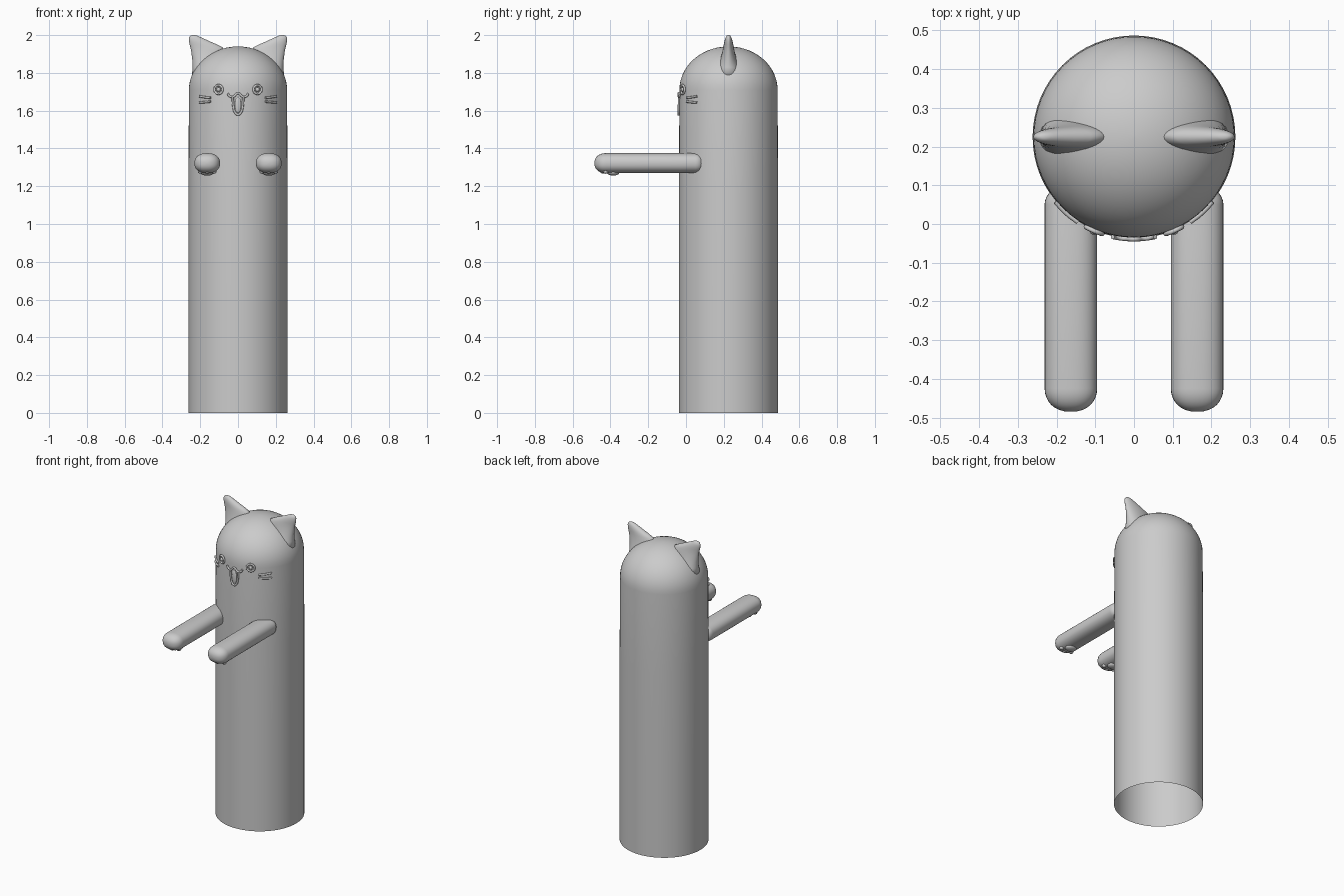
import bpy, bmesh
from math import sin, cos, pi, sqrt, copysign

if "Cube" in bpy.data.objects:
    bpy.data.objects.remove(bpy.data.objects["Cube"])

CY, R = 0.225, 0.262          # body axis and radius


def finish(name, bm, mirror=False):
    bmesh.ops.recalc_face_normals(bm, faces=bm.faces)
    me = bpy.data.meshes.new(name)
    bm.to_mesh(me)
    bm.free()
    ob = bpy.data.objects.new(name, me)
    bpy.context.collection.objects.link(ob)
    for p in me.polygons:
        p.use_smooth = True
    if mirror:
        ob.modifiers.new("mirror", 'MIRROR').use_mirror_merge = False
    return ob


def loft(name, rings, cap_start=True, cap_end=True, mirror=False):
    bm = bmesh.new()
    vs = [[bm.verts.new(p) for p in ring] for ring in rings]
    n = len(vs[0])
    for a, b in zip(vs, vs[1:]):
        for i in range(n):
            j = (i + 1) % n
            bm.faces.new((a[i], a[j], b[j], b[i]))
    if cap_start:
        bm.faces.new(vs[0])
    if cap_end:
        bm.faces.new(vs[-1])
    return finish(name, bm, mirror)


def oval(a, b, n=32, power=2.0):
    pts = []
    for i in range(n):
        c, s = cos(2 * pi * i / n), sin(2 * pi * i / n)
        pts.append((a * copysign(abs(c) ** (2 / power), c),
                    b * copysign(abs(s) ** (2 / power), s)))
    return pts


def blob(name, centre, size, mirror=False):
    bm = bmesh.new()
    bmesh.ops.create_uvsphere(bm, u_segments=20, v_segments=12, radius=1)
    bmesh.ops.scale(bm, vec=size, verts=bm.verts)
    bmesh.ops.translate(bm, vec=centre, verts=bm.verts)
    return finish(name, bm, mirror)


def front_y(x):
    return CY - sqrt(R * R - x * x)


def face_line(name, pts, r, lift=0.0, cyclic=False):
    """Rounded line following the front of the body, pts are (x, z)."""
    cu = bpy.data.curves.new(name, 'CURVE')
    cu.dimensions = '3D'
    cu.bevel_depth, cu.bevel_resolution, cu.resolution_u = r, 3, 6
    cu.use_fill_caps = True
    sp = cu.splines.new('BEZIER')
    sp.bezier_points.add(len(pts) - 1)
    for bp, (x, z) in zip(sp.bezier_points, pts):
        bp.co = (x, front_y(x) - lift, z)
        bp.handle_left_type = bp.handle_right_type = 'AUTO'
    sp.use_cyclic_u = cyclic
    ob = bpy.data.objects.new(name, cu)
    bpy.context.collection.objects.link(ob)


# Body: open tube with a domed top
profile = [(R, 0), (R, 0.6), (R, 1.2), (R - 0.002, 1.71)]
profile += [((R - 0.002) * cos(t), 1.71 + 0.23 * sin(t))
            for t in [pi / 2 * k / 14 for k in range(1, 14)]]
profile.append((0.004, 1.94))
loft("body", [[(x, y + CY, z) for x, y in oval(r, r, 64)] for r, z in profile],
     cap_start=False)

# Ears: thin blades flaring into the dome (z, inner x, outer x, half thickness)
ear = [(1.77, 0.10, 0.246, 0.075), (1.83, 0.085, 0.240, 0.056), (1.87, 0.075, 0.242, 0.043),
       (1.91, 0.07, 0.247, 0.033), (1.935, 0.08, 0.252, 0.028), (1.95, 0.11, 0.256, 0.025),
       (1.965, 0.145, 0.259, 0.022), (1.98, 0.178, 0.260, 0.018), (1.99, 0.2, 0.257, 0.014),
       (1.997, 0.215, 0.25, 0.009), (2.0, 0.228, 0.24, 0.004)]
loft("ears", [[((a + b) / 2 + x, CY + y, z) for x, y in oval((b - a) / 2, t)]
              for z, a, b, t in ear], mirror=True)

# Arms: rounded bars reaching forward
rings = []
for end, base, d in ((-1, -0.425, 0.06), (1, 0.05, 0.05)):
    steps = [pi / 2 * k / 8 for k in range(9)]
    for t in (reversed(steps) if end < 0 else steps):
        s = max(cos(t), 0.03) ** 0.85
        rings.append([(0.163 + x * s, base + end * d * sin(t), 1.322 + z * s)
                      for x, z in oval(0.068, 0.053, 32, 2.3)])
loft("arms", rings, mirror=True)

# Paw pads under the arm ends
blob("palm_pads", (0.163, -0.385, 1.272), (0.035, 0.032, 0.016), True)
for i, (dx, y) in enumerate(((-0.036, -0.425), (0, -0.44), (0.036, -0.425))):
    blob(f"toe_pads_{i}", (0.163 + dx, y, 1.278), (0.014, 0.014, 0.012), True)

# Eyes and whiskers
for s in (-1, 1):
    side = "right" if s > 0 else "left"
    face_line(f"eye_ring_{side}", [(s * 0.103 + 0.021 * cos(k * pi / 4), 1.712 + 0.023 * sin(k * pi / 4))
                                   for k in range(8)], 0.006, 0.002, True)
    face_line(f"upper_whisker_{side}", [(s * 0.145, 1.668), (s * 0.175, 1.671), (s * 0.203, 1.676)], 0.006, 0.002)
    face_line(f"lower_whisker_{side}", [(s * 0.145, 1.648), (s * 0.175, 1.645), (s * 0.203, 1.643)], 0.006, 0.002)
blob("pupils", (0.103, front_y(0.103) - 0.002, 1.712), (0.011, 0.010, 0.012), True)

# Muzzle line, open mouth and tongue
face_line("muzzle", [(-0.055, 1.692), (-0.045, 1.677), (-0.025, 1.674), (0, 1.692),
                     (0.025, 1.674), (0.045, 1.677), (0.055, 1.692)], 0.006, 0.002)
face_line("mouth", [(-0.028, 1.672), (-0.025, 1.625), (-0.015, 1.59), (0, 1.579),
                    (0.015, 1.59), (0.025, 1.625), (0.028, 1.672)], 0.006, 0.002)
blob("tongue", (0, -0.036, 1.63), (0.017, 0.007, 0.042))
